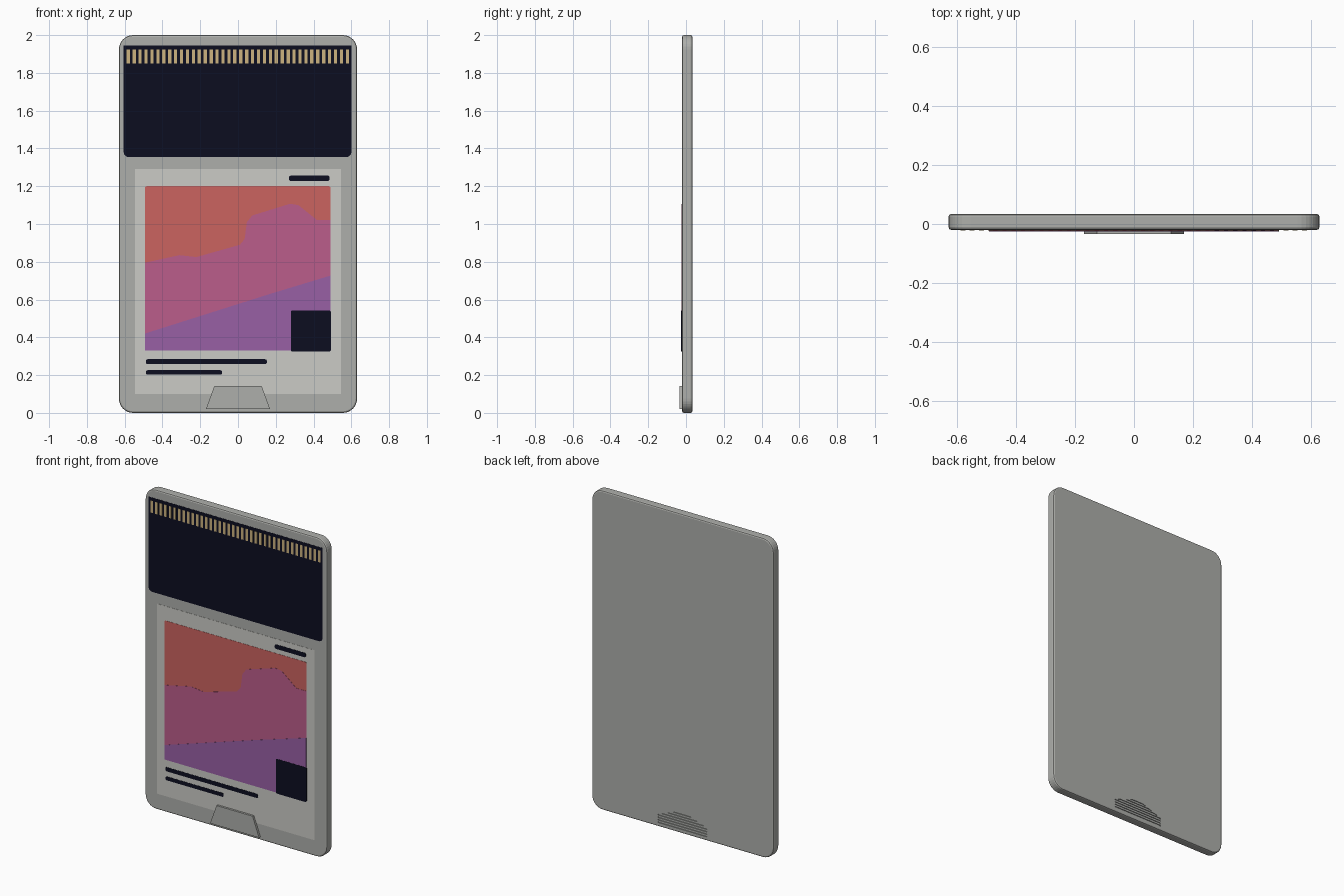
import bpy, bmesh, math

if "Cube" in bpy.data.objects:
    bpy.data.objects.remove(bpy.data.objects["Cube"])

FRONT, BACK = -0.02, 0.034


def srgb(r, g, b):
    f = lambda c: c / 12.92 if c <= 0.04045 else ((c + 0.055) / 1.055) ** 2.4
    return (f(r / 255), f(g / 255), f(b / 255), 1.0)


def material(name, *rgb):
    m = bpy.data.materials.new(name)
    m.diffuse_color = srgb(*rgb)
    m.use_nodes = True
    m.node_tree.nodes["Principled BSDF"].inputs["Base Color"].default_value = m.diffuse_color
    return m


GREY = material("shell grey", 174, 175, 171)
PALE = material("label pale grey", 203, 203, 198)
NAVY = material("dark navy", 12, 13, 32)
GOLD = material("contact gold", 205, 180, 128)
CORAL = material("coral", 203, 99, 96)
PINK = material("rose pink", 187, 93, 139)
PURPLE = material("violet", 152, 96, 165)


def prism(bm, pts, y0, y1):
    """Extrude an x/z outline from y0 to y1."""
    a = [bm.verts.new((x, y0, z)) for x, z in pts]
    b = [bm.verts.new((x, y1, z)) for x, z in pts]
    bm.faces.new(a)
    bm.faces.new(b[::-1])
    for i in range(len(pts)):
        j = (i + 1) % len(pts)
        bm.faces.new((a[j], a[i], b[i], b[j]))


def build(name, outlines, y0, y1, mat):
    bm = bmesh.new()
    for pts in outlines:
        prism(bm, pts, y0, y1)
    bmesh.ops.recalc_face_normals(bm, faces=bm.faces)
    me = bpy.data.meshes.new(name)
    bm.to_mesh(me)
    bm.free()
    me.materials.append(mat)
    ob = bpy.data.objects.new(name, me)
    bpy.context.collection.objects.link(ob)
    return ob


def plate(name, outlines, level, mat):
    """Thin printed layer on the front; higher levels lie on top."""
    return build(name, outlines, FRONT - 0.0012 * level, FRONT + 0.001, mat)


def rect(x0, x1, z0, z1, r_bottom=0, r_top=0, seg=6):
    pts = []
    for cx, cz, sx, sz, r, start in ((x0, z0, 1, 1, r_bottom, 180), (x1, z0, -1, 1, r_bottom, 270),
                                     (x1, z1, -1, -1, r_top, 0), (x0, z1, 1, -1, r_top, 90)):
        if r == 0:
            pts.append((cx, cz))
            continue
        for i in range(seg + 1):
            t = math.radians(start + 90 * i / seg)
            pts.append((cx + sx * r + r * math.cos(t), cz + sz * r + r * math.sin(t)))
    return pts


# Card shell with rounded corners and softened rims
shell = build("card_shell", [rect(-0.63, 0.63, 0, 2, 0.075, 0.075, 8)], FRONT, BACK, GREY)
bev = shell.modifiers.new("rim", "BEVEL")
bev.width, bev.segments, bev.limit_method = 0.009, 2, "ANGLE"
bev.angle_limit = math.radians(60)

# Grip grooves on the back, clipped to a low gabled outline
grooves = []
for i in range(7):
    z0 = 0.025 + i * 0.0155
    z1 = z0 + 0.008
    half = lambda z: 0.17 if z < 0.08 else 0.17 * (0.14 - z) / 0.06
    w0, w1 = half(z0), half(z1)
    grooves.append([(-w0, z0), (w0, z0), (w1, z1), (-w1, z1)])
cutter = build("grip_groove_cutter", grooves, BACK - 0.005, BACK + 0.02, GREY)
cutter.hide_render = True
cutter.hide_set(True)
cut = shell.modifiers.new("grip", "BOOLEAN")
cut.operation, cut.solver, cut.object = "DIFFERENCE", "EXACT", cutter

# Raised thumb tab on the front
build("thumb_tab", [[(-0.17, 0.02), (0.17, 0.02), (0.125, 0.143), (-0.125, 0.143)]],
      -0.034, FRONT + 0.002, GREY)

# Contact window and its row of contacts
plate("contact_panel", [rect(-0.605, 0.6, 1.355, 1.945, 0.025)], 1, NAVY)
plate("contacts", [rect(x - 0.0085, x + 0.0085, 1.85, 1.925)
                   for x in (-0.581 + i * 1.16 / 37 for i in range(38))], 2, GOLD)

# Label with layered landscape picture
plate("label", [rect(-0.545, 0.545, 0.10, 1.29)], 1, PALE)
L, R, B, T = -0.493, 0.49, 0.33, 1.2
plate("picture_sky", [rect(L, R, B, T, 0.008, 0.008, 3)], 2, CORAL)
hills = [(L, 0.795), (-0.31, 0.835), (-0.22, 0.825), (0.01, 0.89), (0.035, 0.92), (0.047, 1.01),
         (0.075, 1.045), (0.275, 1.107), (0.32, 1.10), (0.42, 1.02), (R, 1.02)]
plate("picture_hills", [[(R, B), (L, B)] + hills], 3, PINK)
plate("picture_foreground", [[(R, B), (L, B), (L, 0.42), (0.17, 0.63), (R, 0.727)]], 4, PURPLE)
plate("picture_badge", [rect(0.28, 0.492, 0.325, 0.542, 0.008, 0.008, 3)], 5, NAVY)

# Plain printed strips
strips = [(0.27, 0.485, 1.228, 1.256), (-0.487, 0.153, 0.258, 0.284), (-0.487, -0.085, 0.202, 0.226)]
plate("label_strips", [rect(*s, 0.009, 0.009, 3) for s in strips], 2, NAVY)
